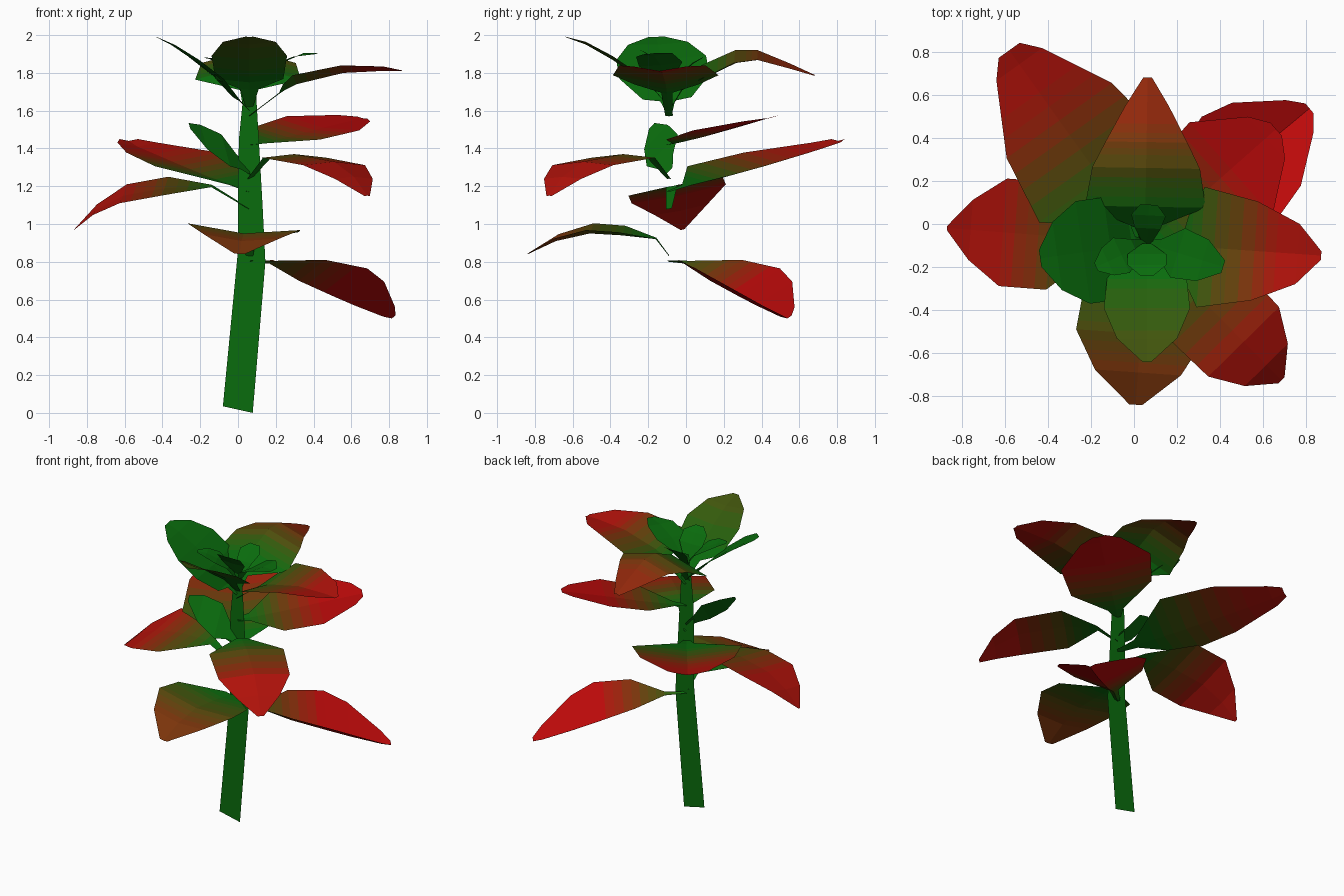
import bpy, math

# Shades running from leaf green to tip red (mixed in square-root space)
GREEN, RED = (0.003, 0.15, 0.004), (0.50, 0.003, 0.003)
N = 16
SHADES = []
for i in range(N):
    t = i / (N - 1)
    m = bpy.data.materials.new("leaf_shade_%d" % i)
    m.diffuse_color = [(math.sqrt(g) * (1 - t) + math.sqrt(r) * t) ** 2
                       for g, r in zip(GREEN, RED)] + [1]
    SHADES.append(m)


def make(name, verts, faces, shades):
    me = bpy.data.meshes.new(name)
    me.from_pydata(verts, [], faces)
    for m in SHADES:
        me.materials.append(m)
    for p, s in zip(me.polygons, shades):
        p.material_index = s
    ob = bpy.data.objects.new(name, me)
    bpy.context.collection.objects.link(ob)
    return ob


def leaf(name, azimuth, rows, fold=0.0, roll=0.0, red=0.0, start=0.2,
         base=(0.06, -0.09), split=4):
    """rows: (distance from stem, midrib height, half width);
    fold lifts both edges, roll tips the leaf sideways."""
    a = math.radians(azimuth)
    dx, dy = math.cos(a), math.sin(a)
    fine = []
    for p, q in zip(rows, rows[1:]):
        fine += [[u + (v - u) * k / split for u, v in zip(p, q)] for k in range(split)]
    fine.append(rows[-1])
    verts, faces, shades = [], [], []
    for r, z, w in fine:
        for side in (1, 0, -1):
            n = side * w
            verts.append((base[0] + dx * r - dy * n, base[1] + dy * r + dx * n,
                          z + fold * abs(n) + roll * n))
    length = rows[-1][0]
    for i in range(len(fine) - 1):
        f = (fine[i][0] + fine[i + 1][0]) / 2 / length
        s = round((N - 1) * red * min(1, max(0, (f - start) / 0.55)))
        for j in (0, 1):
            k = 3 * i + j
            faces.append((k, k + 1, k + 4, k + 3))
            shades.append(s)
    return make(name, verts, faces, shades)


# Stem: a flat tapering ribbon
left = [(-0.08, 0.035), (0.0, 0.86), (0.0, 1.2), (0.005, 1.45), (0.03, 1.7), (0.04, 1.78)]
right = [(0.078, 0.0), (0.145, 0.80), (0.13, 1.1), (0.11, 1.45), (0.095, 1.7), (0.08, 1.78)]
sv = [(x, -0.09, z) for pair in zip(left, right) for x, z in pair]
make("stem", sv, [(2 * i, 2 * i + 1, 2 * i + 3, 2 * i + 2) for i in range(5)], [0] * 5)

# Lower leaves
leaf("low_back_right_leaf", 39.7, [(0, .80, .015), (.14, .79, .03), (.34, .70, .22),
     (.57, .62, .29), (.72, .57, .25), (.92, .51, .1), (.98, .50, .03)],
     fold=.5, red=1, start=0)
leaf("low_front_leaf", -94, [(0, .83, .02), (.07, .92, .04), (.25, .94, .28),
     (.42, .95, .30), (.6, .91, .20), (.75, .84, .03)], fold=.12, roll=-.06, red=.6)

# Middle leaves
leaf("mid_left_leaf", 175.6, [(0, 1.08, .015), (.2, 1.2, .03), (.45, 1.19, .25),
     (.67, 1.15, .25), (.82, 1.07, .14), (.93, .97, .01)], fold=.04, roll=-.2, red=.95)
leaf("mid_back_left_leaf", 125.5, [(0, 1.17, .02), (.12, 1.20, .05), (.37, 1.25, .35),
     (.70, 1.33, .30), (1.02, 1.41, .13), (1.10, 1.44, .06)], fold=.16, red=.9)
leaf("mid_front_right_leaf", -45.5, [(0, 1.24, .015), (.13, 1.35, .03), (.34, 1.37, .24),
     (.64, 1.33, .23), (.79, 1.25, .14), (.89, 1.15, .02)], fold=-.08, red=.95)
leaf("mid_back_right_leaf", 41.5, [(0, 1.42, .02), (.08, 1.43, .05), (.27, 1.46, .26),
     (.52, 1.51, .29), (.74, 1.55, .13), (.80, 1.56, .04)],
     fold=.08, roll=.13, red=1, start=.1)
leaf("small_left_leaf", 196, [(0, 1.28, .02), (.06, 1.33, .04), (.13, 1.39, .085),
     (.25, 1.46, .065), (.33, 1.52, .015)], roll=-1.0)

# Upper leaves
leaf("upper_right_leaf", -4, [(0, 1.57, .02), (.16, 1.69, .03), (.19, 1.71, .17),
     (.25, 1.74, .28), (.5, 1.80, .23), (.7, 1.81, .14), (.81, 1.81, .02)],
     fold=.17, red=.9)
leaf("upper_back_leaf", 89, [(0, 1.60, .02), (.07, 1.72, .04), (.17, 1.84, .28),
     (.35, 1.92, .25), (.47, 1.92, .19), (.64, 1.85, .10), (.77, 1.79, .02)],
     fold=-.27, red=.75, base=(0.05, -0.09))

# Crown of young green leaves
leaf("crown_left_leaf", 188, [(0, 1.60, .02), (.05, 1.65, .04), (.07, 1.66, .13),
     (.17, 1.77, .24), (.30, 1.87, .24), (.42, 1.95, .16), (.50, 1.99, .04)],
     fold=.04, roll=-.05)
leaf("crown_front_leaf", -90, [(0, 1.62, .02), (.08, 1.71, .05), (.12, 1.75, .18),
     (.30, 1.87, .20), (.44, 1.95, .14), (.55, 1.99, .02)], fold=.1, red=.25)
leaf("crown_right_leaf", -17, [(0, 1.68, .02), (.06, 1.77, .04), (.15, 1.84, .12),
     (.27, 1.89, .10), (.37, 1.90, .03)], fold=.05, roll=.1)
leaf("crown_small_left_leaf", 205, [(0, 1.70, .02), (.06, 1.79, .05), (.13, 1.84, .09),
     (.20, 1.87, .07), (.26, 1.88, .02)], fold=.05)
leaf("crown_bud_front", -90, [(0, 1.74, .02), (.05, 1.83, .09), (.10, 1.89, .09),
     (.15, 1.92, .03)], fold=.05)
leaf("crown_bud_back", 87, [(0, 1.70, .02), (.07, 1.80, .06), (.13, 1.85, .08),
     (.18, 1.88, .04)], fold=.05)
